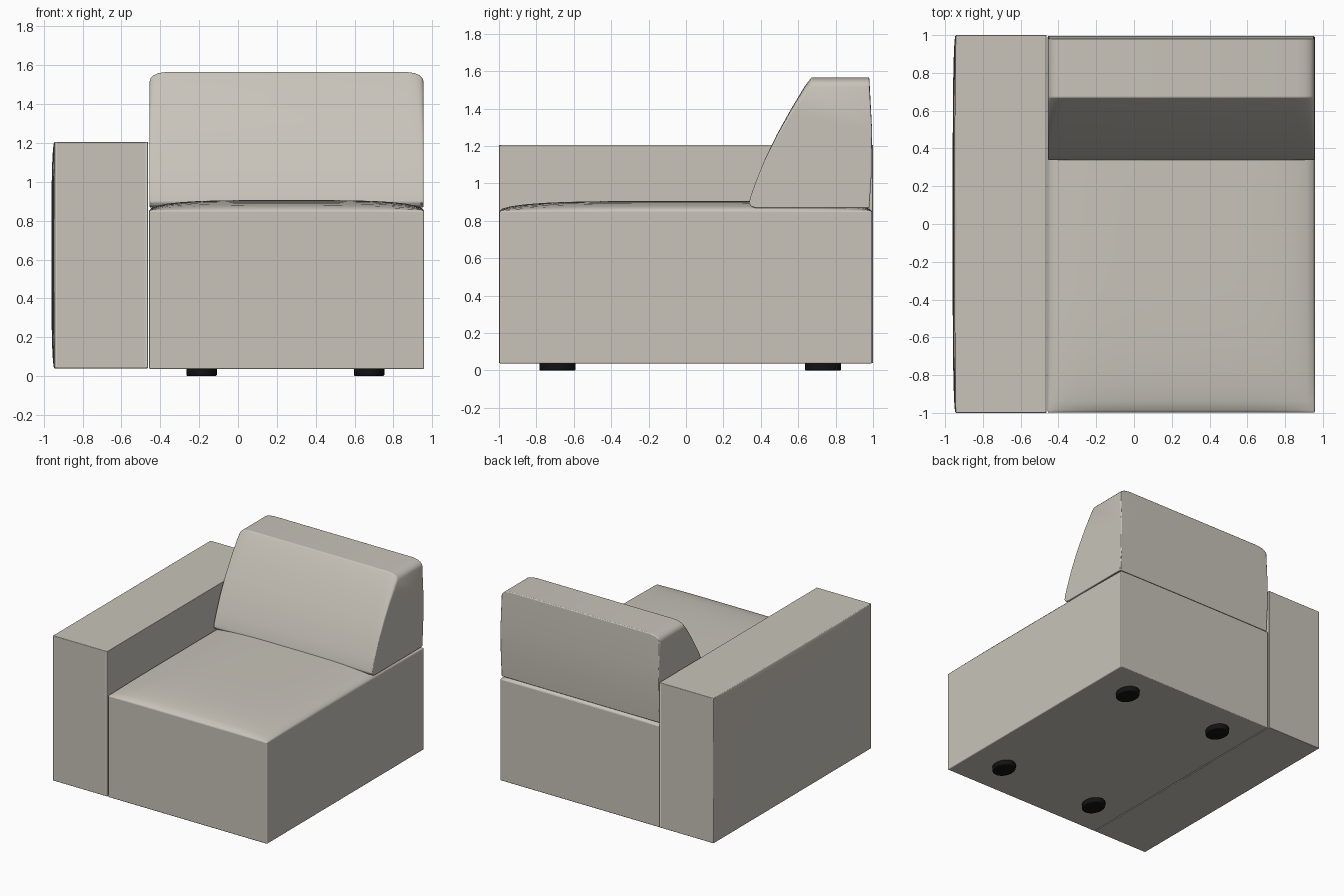
import bpy, bmesh
from math import sin, pi
from mathutils import Matrix

if "Cube" in bpy.data.objects:
    bpy.data.objects.remove(bpy.data.objects["Cube"])


def material(name, colour):
    m = bpy.data.materials.new(name)
    m.use_nodes = True
    m.diffuse_color = colour
    m.node_tree.nodes["Principled BSDF"].inputs["Base Color"].default_value = colour
    return m


fabric = material("warm grey fabric", (0.58, 0.55, 0.49, 1))
black = material("black plastic", (0.006, 0.006, 0.006, 1))


def finish(bm, name, mat, bevel):
    bmesh.ops.recalc_face_normals(bm, faces=bm.faces)
    mesh = bpy.data.meshes.new(name)
    bm.to_mesh(mesh)
    bm.free()
    ob = bpy.data.objects.new(name, mesh)
    bpy.context.collection.objects.link(ob)
    mesh.materials.append(mat)
    mod = ob.modifiers.new("soft edges", "BEVEL")
    mod.width, mod.segments = bevel, 3
    mod.limit_method, mod.angle_limit = "ANGLE", 0.7
    bpy.ops.object.select_all(action="DESELECT")
    ob.select_set(True)
    bpy.context.view_layer.objects.active = ob
    bpy.ops.object.shade_smooth_by_angle(angle=0.7)
    return ob


def padded_box(name, low, high, axis, side, puff, bevel):
    """Box whose face on one side of an axis swells outward."""
    bm = bmesh.new()
    bmesh.ops.create_cube(bm, size=2)
    bmesh.ops.subdivide_edges(bm, edges=bm.edges, cuts=17, use_grid_fill=True)
    across = [a for a in range(3) if a != axis]
    for v in bm.verts:
        outer = v.co[axis] * side > 0.999
        u = [max(-1, min(1, sin(c * pi / 2))) for c in v.co]
        swell = 1
        for a in across:
            swell *= max(0, 1 - u[a] ** 4) ** 0.5
        for a in range(3):
            v.co[a] = (low[a] + high[a]) / 2 + u[a] * (high[a] - low[a]) / 2
        if outer:
            v.co[axis] += side * puff * swell
    return finish(bm, name, fabric, bevel)


# Arm with a slightly padded outer side, and the domed seat block
padded_box("right_arm", (-0.945, -1, 0.04), (-0.463, 1, 1.205), 0, -1, 0.015, 0.008)
padded_box("seat_block", (-0.457, -0.998, 0.037), (0.957, 0.995, 0.852), 2, 1, 0.054, 0.006)

# Back cushion: wedge profile lofted sideways, with the top dropping at both ends
profile = [(0.375, 0.868), (0.98, 0.868), (0.992, 1.05), (0.994, 1.3), (0.98, 1.566),
           (0.67, 1.566), (0.635, 1.52), (0.56, 1.395), (0.485, 1.26), (0.42, 1.125),
           (0.37, 1.0), (0.343, 0.925), (0.337, 0.895), (0.348, 0.876)]
stations = [(0, 0.05), (0.006, 0.032), (0.02, 0.018), (0.045, 0.007), (0.09, 0)]
left, right = -0.455, 0.955
rings = [(left + s, d) for s, d in stations] + [(right - s, d) for s, d in reversed(stations)]
bm = bmesh.new()
loops = []
for x, drop in rings:
    ring = []
    for y, z in profile:
        height = (z - 0.868) / 0.698
        ring.append(bm.verts.new((x, y, z - drop * height ** 3)))
    loops.append(ring)
n = len(profile)
for a, b in zip(loops, loops[1:]):
    for i in range(n):
        j = (i + 1) % n
        bm.faces.new((a[i], a[j], b[j], b[i]))
bm.faces.new(loops[0])
bm.faces.new(loops[-1])
finish(bm, "back_cushion", fabric, 0.012)

# Four low oval feet
for row, y in (("front", -0.687), ("back", 0.733)):
    for hand, x in (("right", -0.187), ("left", 0.675)):
        bm = bmesh.new()
        bmesh.ops.create_cone(bm, cap_ends=True, segments=32, radius1=1, radius2=1, depth=1,
                              matrix=Matrix.Translation((x, y, 0.0225))
                              @ Matrix.Diagonal((0.078, 0.097, 0.045, 1)))
        finish(bm, f"{row}_{hand}_foot", black, 0.008)
